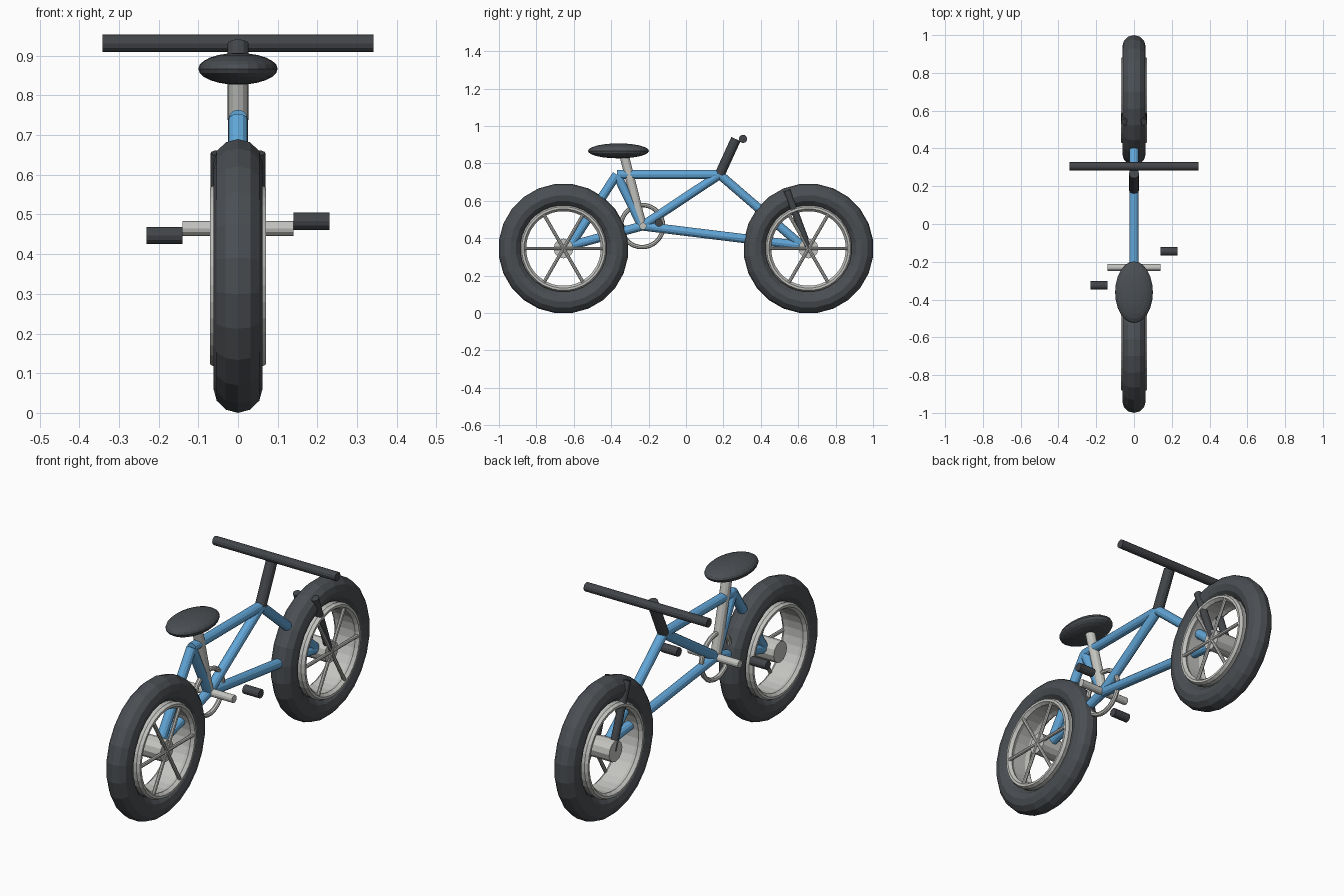
import bpy, bmesh, math
from mathutils import Vector, Matrix

cube = bpy.data.objects.get("Cube")
if cube:
    bpy.data.objects.remove(cube)


def material(name, color):
    m = bpy.data.materials.new(name)
    m.use_nodes = True
    m.diffuse_color = (*color, 1)
    m.node_tree.nodes["Principled BSDF"].inputs["Base Color"].default_value = (*color, 1)
    return m


RUBBER = material("dark grey rubber", (0.07, 0.077, 0.086))
BLACK = material("charcoal grips", (0.055, 0.06, 0.067))
BLUE = material("blue paint", (0.12, 0.38, 0.68))
SILVER = material("silver metal", (0.55, 0.55, 0.53))


def finish(name, bm, mat):
    bmesh.ops.recalc_face_normals(bm, faces=bm.faces)
    mesh = bpy.data.meshes.new(name)
    bm.to_mesh(mesh)
    bm.free()
    mesh.materials.append(mat)
    ob = bpy.data.objects.new(name, mesh)
    bpy.context.collection.objects.link(ob)
    return ob


def add_rod(bm, a, b, radius, sides=12):
    a, b = Vector(a), Vector(b)
    turn = (b - a).to_track_quat('Z', 'Y').to_matrix().to_4x4()
    bmesh.ops.create_cone(bm, cap_ends=True, segments=sides, radius1=radius, radius2=radius,
                          depth=(b - a).length, matrix=Matrix.Translation((a + b) / 2) @ turn)


def rod(name, a, b, radius, mat):
    bm = bmesh.new()
    add_rod(bm, a, b, radius)
    return finish(name, bm, mat)


def ring(name, center, profile, steps, mat):
    """Sweep a closed (x, radius) profile about the x axis."""
    bm = bmesh.new()
    loops = []
    for i in range(steps):
        t = math.tau * (i + 0.5) / steps
        loops.append([bm.verts.new((center[0] + x, center[1] + r * math.cos(t),
                                    center[2] + r * math.sin(t))) for x, r in profile])
    n = len(profile)
    for i in range(steps):
        p, q = loops[i], loops[(i + 1) % steps]
        for j in range(n):
            k = (j + 1) % n
            bm.faces.new((p[j], p[k], q[k], q[j]))
    return finish(name, bm, mat)


def circle(radius, minor, sides):
    return [(minor * math.sin(math.tau * j / sides), radius + minor * math.cos(math.tau * j / sides))
            for j in range(sides)]


# Wheels: tyre, rim, hub and spokes on one side
AXLE_Z = 0.345
half = [(0.035, 0.228), (0.055, 0.232), (0.07, 0.224), (0.07, 0.212), (0.055, 0.2), (0.035, 0.208)]
rim_profile = half + [(-x, r) for x, r in reversed(half)]
for side, y in (("rear", -0.655), ("front", 0.655)):
    c = (0, y, AXLE_Z)
    ring(side + "_tyre", c, circle(0.286, 0.062, 12), 24, RUBBER)
    ring(side + "_rim", c, rim_profile, 32, SILVER)
    rod(side + "_hub", (-0.067, y, AXLE_Z), (0.062, y, AXLE_Z), 0.053, SILVER)
    bm = bmesh.new()
    for k in range(3):
        t = math.pi * k / 3
        d = Vector((0, math.cos(t), math.sin(t))) * 0.21
        hub = Vector((0.06, y, AXLE_Z))
        add_rod(bm, hub - d, hub + d, 0.009, 8)
    finish(side + "_spokes", bm, SILVER)

# Frame tubes between shared joints
crank = (0, -0.235, 0.465)
seat_joint = (0, -0.37, 0.74)
head = (0, 0.18, 0.74)
rear_end = (0, -0.62, 0.36)
front_end = (0, 0.62, 0.36)
for name, a, b in (("top_tube", seat_joint, head), ("down_tube", crank, head),
                   ("seat_tube", seat_joint, crank), ("chain_stay", crank, rear_end),
                   ("seat_stay", seat_joint, rear_end), ("lower_tube", crank, front_end),
                   ("front_tube", head, front_end)):
    rod(name, a, b, 0.024, BLUE)

# Seat and its post
rod("seat_post", crank, (0, -0.335, 0.86), 0.025, SILVER)
bm = bmesh.new()
bmesh.ops.create_uvsphere(bm, u_segments=24, v_segments=12, radius=1,
                          matrix=Matrix.Translation((0, -0.361, 0.867)) @ Matrix.Diagonal((0.1, 0.163, 0.04, 1)))
finish("seat", bm, RUBBER)

# Stem, handlebar and fork blades
rod("stem", head, (0, 0.267, 0.93), 0.027, BLACK)
rod("handlebar", (-0.342, 0.305, 0.931), (0.342, 0.305, 0.931), 0.022, BLACK)
for side, x in (("left", 0.05), ("right", -0.05)):
    rod(side + "_fork_blade", (x, 0.54, 0.655), (x, 0.655, AXLE_Z), 0.019, BLACK)

# Crank axle, chainring and pedals
rod("crank_axle", (-0.14, -0.23, 0.465), (0.14, -0.23, 0.465), 0.019, SILVER)
ring("chainring", (0, -0.235, 0.465), circle(0.113, 0.012, 8), 24, SILVER)
for side, x, y, z in (("left", 1, -0.145, 0.483), ("right", -1, -0.325, 0.447)):
    rod(side + "_pedal", (x * 0.14, y, z), (x * 0.23, y, z), 0.022, BLACK)
